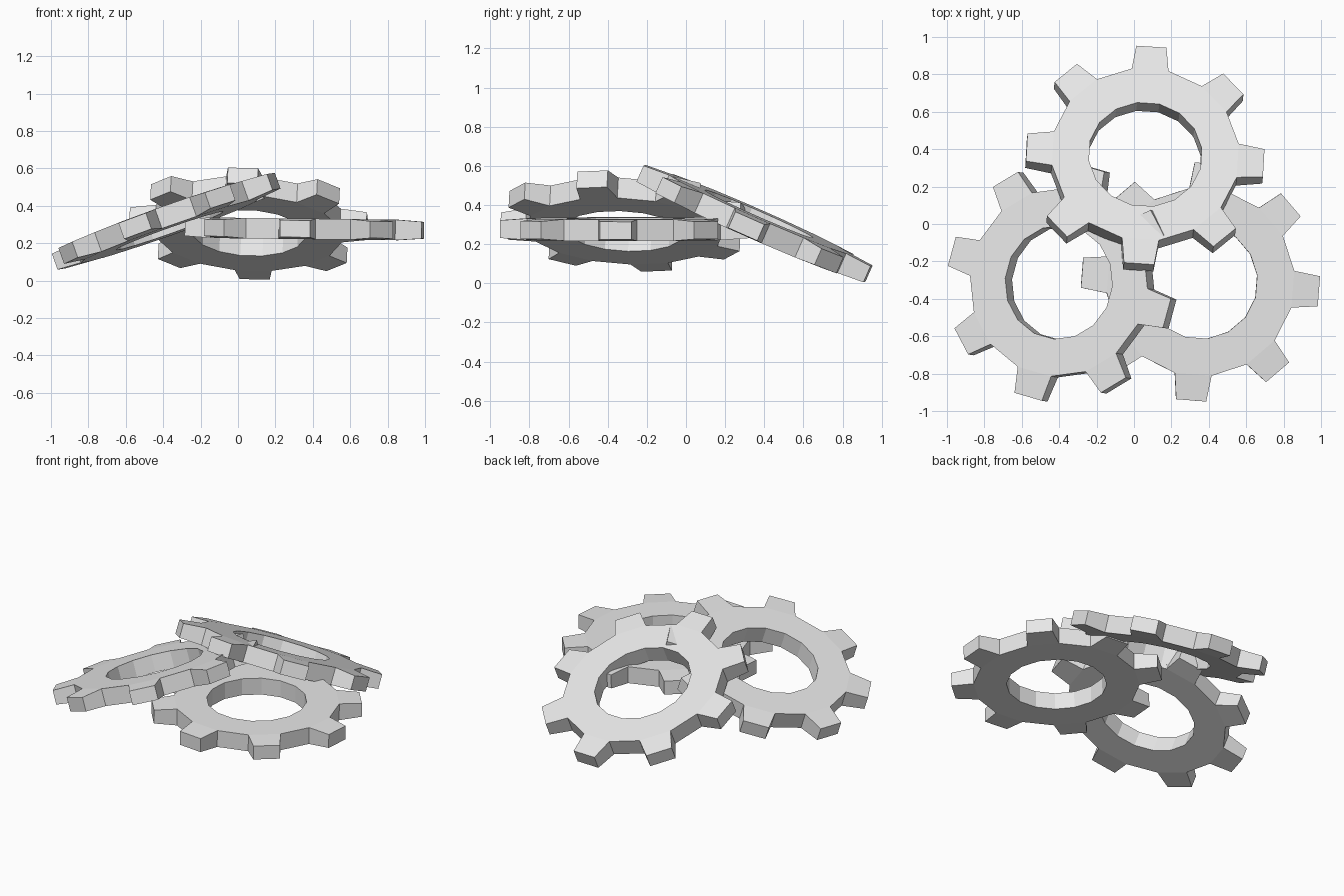
import bpy, bmesh
from math import cos, sin, pi
from mathutils import Vector, Matrix

if "Cube" in bpy.data.objects:
    bpy.data.objects.remove(bpy.data.objects["Cube"])

SIDES = 16        # two sides per tooth: one tooth, one gap
BORE = 0.305
ROOT = 0.505
TIP = 0.635
HALF = 0.055      # half thickness of the ring
TAPER = 0.82      # tooth tip size relative to its base

grey = bpy.data.materials.new("light_grey")
grey.use_nodes = True
grey.diffuse_color = (0.8, 0.8, 0.8, 1)
grey.node_tree.nodes["Principled BSDF"].inputs["Base Color"].default_value = (0.8, 0.8, 0.8, 1)


def gear_mesh(name):
    bm = bmesh.new()
    # Flat ring with a faceted bore
    loops = []
    for radius, z in ((BORE, HALF), (ROOT, HALF), (ROOT, -HALF), (BORE, -HALF)):
        angles = [(i + 0.5) * 2 * pi / SIDES for i in range(SIDES)]
        loops.append([bm.verts.new((radius * cos(a), radius * sin(a), z)) for a in angles])
    teeth = []
    for k in range(4):
        a, b = loops[k], loops[(k + 1) % 4]
        for i in range(SIDES):
            j = (i + 1) % SIDES
            face = bm.faces.new((a[i], b[i], b[j], a[j]))
            if k == 1 and i % 2:
                teeth.append(face)
    bm.normal_update()
    # Tapered teeth drawn out of every second rim face
    for face in bmesh.ops.extrude_discrete_faces(bm, faces=teeth)["faces"]:
        mid = face.calc_center_median()
        tip = mid.normalized() * TIP
        for v in face.verts:
            v.co = tip + (v.co - mid) * TAPER
    bmesh.ops.recalc_face_normals(bm, faces=bm.faces)
    mesh = bpy.data.meshes.new(name)
    bm.to_mesh(mesh)
    bm.free()
    mesh.materials.append(grey)
    return mesh


def place_gear(name, centre, slope_x, slope_y, tooth):
    """Lay a gear on a sloping plane with one tooth pointing along a plan direction."""
    u = Vector((tooth[0], tooth[1], slope_x * tooth[0] + slope_y * tooth[1])).normalized()
    n = Vector((-slope_x, -slope_y, 1)).normalized()
    v = n.cross(u)
    obj = bpy.data.objects.new(name, mesh)
    bpy.context.collection.objects.link(obj)
    obj.matrix_world = Matrix.Translation(centre) @ Matrix((u, v, n)).transposed().to_4x4()


mesh = gear_mesh("gear")
place_gear("right_flat_gear", (0.355, -0.31, 0.277), -0.012, 0.0, (0.635, -0.05))
place_gear("left_leaning_gear", (-0.384, -0.314, 0.318), 0.355, -0.055, (0.59, -0.17))
place_gear("back_leaning_gear", (0.058, 0.35, 0.305), -0.05, -0.44, (0.635, -0.042))
